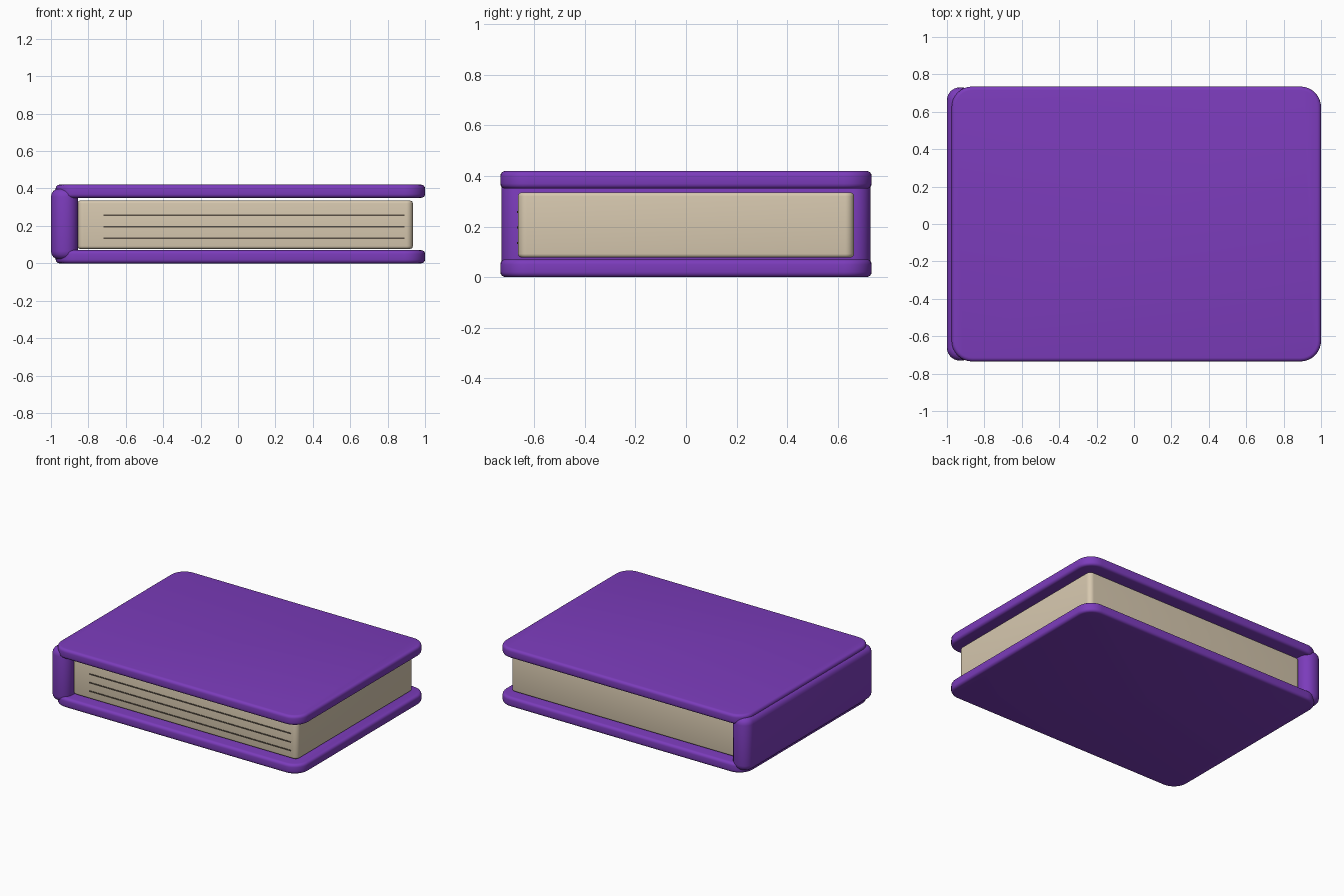
import bpy, bmesh, math

if "Cube" in bpy.data.objects:
    bpy.data.objects.remove(bpy.data.objects["Cube"])


def material(name, rgb):
    m = bpy.data.materials.new(name)
    m.diffuse_color = (*rgb, 1)
    m.use_nodes = True
    m.node_tree.nodes["Principled BSDF"].inputs["Base Color"].default_value = m.diffuse_color
    return m


purple = material("purple cover", (0.20, 0.045, 0.50))
cream = material("cream paper", (0.68, 0.58, 0.43))
dark = material("dark page line", (0.10, 0.08, 0.06))


def slab(name, lo, hi, mat, corner=0.0, edge=0.0):
    """Box from lo to hi with rounded vertical corners, then softened rims."""
    bm = bmesh.new()
    bmesh.ops.create_cube(bm, size=1)
    for v in bm.verts:
        v.co = [(a + b) / 2 + c * (b - a) for a, b, c in zip(lo, hi, v.co)]
    if corner:
        upright = [e for e in bm.edges
                   if abs(e.verts[0].co.z - e.verts[1].co.z) > 1e-5]
        bmesh.ops.bevel(bm, geom=upright, offset=corner, segments=8,
                        profile=0.5, affect='EDGES')
    if edge:
        rims = [e for e in bm.edges
                if abs(e.verts[0].co.z - e.verts[1].co.z) < 1e-5]
        bmesh.ops.bevel(bm, geom=rims, offset=edge, segments=4,
                        profile=0.5, affect='EDGES')
    bmesh.ops.recalc_face_normals(bm, faces=bm.faces)
    me = bpy.data.meshes.new(name)
    bm.to_mesh(me)
    bm.free()
    me.materials.append(mat)
    ob = bpy.data.objects.new(name, me)
    bpy.context.collection.objects.link(ob)
    bpy.context.view_layer.objects.active = ob
    ob.select_set(True)
    bpy.ops.object.shade_smooth_by_angle(angle=math.radians(35))
    ob.select_set(False)
    return ob


# Covers
for name, z in (("bottom_cover", 0.0), ("top_cover", 0.35)):
    slab(name, (-0.975, -0.735, z), (1.0, 0.735, z + 0.07), purple, 0.11, 0.02)

# Spine
slab("spine", (-1.0, -0.73, 0.02), (-0.855, 0.73, 0.40), purple, 0.068, 0.045)

# Page block
slab("page_block", (-0.86, -0.665, 0.077), (0.935, 0.665, 0.335), cream, 0.035, 0.015)

# Thin page lines on the front
for i, z in enumerate((0.135, 0.196, 0.258)):
    slab(f"page_line_{i + 1}", (-0.72, -0.669, z - 0.004),
         (0.89, -0.662, z + 0.004), dark)
